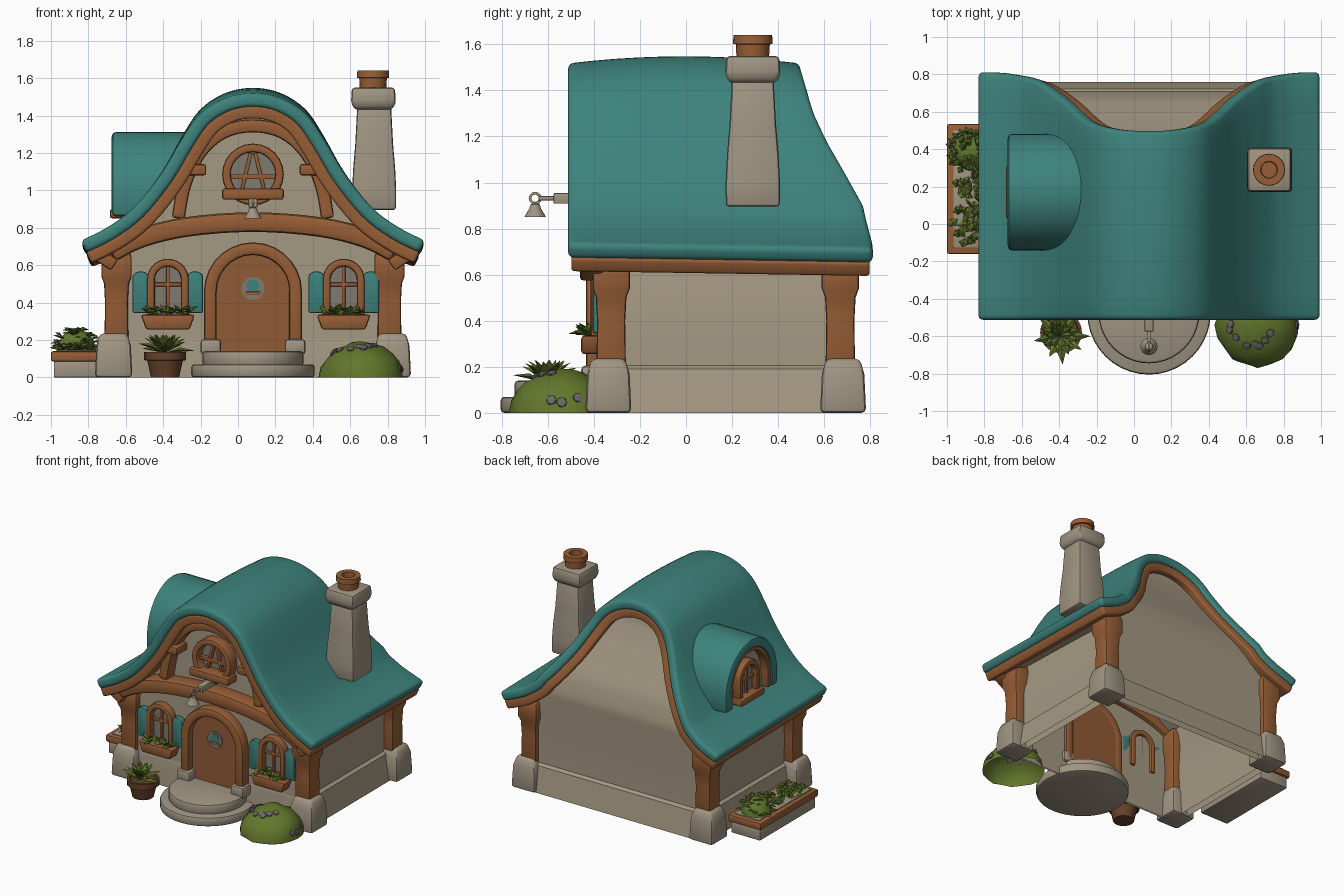
import bpy, bmesh, math, random
from mathutils import Matrix, Vector

if "Cube" in bpy.data.objects:
    bpy.data.objects.remove(bpy.data.objects["Cube"])
random.seed(4)
pi, CX = math.pi, 0.08            # CX = centre line of the house
T = Matrix.Translation

def mat(name, *rgb):
    m = bpy.data.materials.new(name)
    m.diffuse_color = (*rgb, 1)
    m.use_nodes = True
    m.node_tree.nodes["Principled BSDF"].inputs["Base Color"].default_value = m.diffuse_color
    return m

TEAL = mat("teal_roof", .047, .225, .203)
WOOD = mat("brown_wood", .310, .112, .037)
DOOR = mat("door_wood", .285, .106, .037)
WALL = mat("beige_plaster", .375, .315, .225)
STONE = mat("pale_stone", .350, .300, .225)
GREEN = mat("bush_green", .125, .185, .025)
LEAF = mat("leaf_green", .088, .140, .022)
GLASS = mat("window_grey", .215, .195, .163)
POT = mat("dark_clay", .130, .052, .024)
GREY = mat("flower_grey", .150, .140, .130)

def finish(name, bm, mats, bev=0, M=None, seg=2):
    bmesh.ops.recalc_face_normals(bm, faces=bm.faces)
    if bev:
        es = [e for e in bm.edges if len(e.link_faces) == 2 and e.calc_face_angle() > .6]
        bmesh.ops.bevel(bm, geom=es, offset=bev, segments=seg, profile=.5, affect='EDGES', clamp_overlap=True)
    if M:
        bm.transform(M)
    me = bpy.data.meshes.new(name)
    bm.to_mesh(me); bm.free()
    for m in (mats if isinstance(mats, list) else [mats]):
        me.materials.append(m)
    ob = bpy.data.objects.new(name, me)
    bpy.context.collection.objects.link(ob)
    return ob

def loft(bm, rings, cap=True):
    vs = [[bm.verts.new(p) for p in r] for r in rings]
    n = len(vs[0])
    for a, b in zip(vs, vs[1:]):
        for i in range(n):
            bm.faces.new((a[i], a[(i + 1) % n], b[(i + 1) % n], b[i]))
    if cap:
        bm.faces.new(vs[0]); bm.faces.new(vs[-1])
    return vs

def box(name, x, y, z, m, bev=.012, taper=1, M=None):
    bm = bmesh.new()
    cx, hx = (x[0] + x[1]) / 2, (x[1] - x[0]) / 2
    loft(bm, [[(cx + s * hx * k, yy, zz) for s, yy in ((-1, y[0]), (1, y[0]), (1, y[1]), (-1, y[1]))]
              for zz, k in ((z[0], taper), (z[1], 1))])
    return finish(name, bm, m, bev, M)

def stack(name, cx, cy, rings, m, n=4, bev=0, M=None):
    """Rings of (z, radius); n=4 gives a square with that half width."""
    bm = bmesh.new()
    k, o = (math.sqrt(2), pi / 4) if n == 4 else (1, 0)
    loft(bm, [[(cx + r * k * math.cos(o + 2 * pi * i / n), cy + r * k * math.sin(o + 2 * pi * i / n), z)
               for i in range(n)] for z, r in rings])
    return finish(name, bm, m, bev, M)

def sweep(name, pts, w, y0, y1, m, bev=.012, closed=False, M=None):
    """Bar of width w along a path in the xz plane, from y0 to y1."""
    bm, rings, n = bmesh.new(), [], len(pts)
    for i, (x, z) in enumerate(pts):
        a = pts[i - 1] if i or closed else pts[0]
        b = pts[(i + 1) % n] if i < n - 1 or closed else pts[-1]
        d = Vector((b[0] - a[0], b[1] - a[1])).normalized() * w / 2
        rings.append([(x - d.y, y0, z + d.x), (x + d.y, y0, z - d.x), (x + d.y, y1, z - d.x), (x - d.y, y1, z + d.x)])
    if closed:
        rings.append(rings[0])
    loft(bm, rings, not closed)
    bmesh.ops.remove_doubles(bm, verts=bm.verts, dist=1e-5)
    return finish(name, bm, m, bev, M)

def plate(name, pts, y0, y1, m, bev=0, M=None):
    bm = bmesh.new()
    loft(bm, [[(x, y, z) for x, z in pts] for y in (y0, y1)])
    return finish(name, bm, m, bev, M)

def arch(r, z0, zc, h=None, n=14):
    h = h or r
    return [(-r, z0)] + [(-r * math.cos(pi * i / n), zc + h * math.sin(pi * i / n)) for i in range(n + 1)] + [(r, z0)]

def circle(r, zc, n=24):
    return [(r * math.cos(2 * pi * i / n), zc + r * math.sin(2 * pi * i / n)) for i in range(n)]

def spline(pts, k=4):
    out, p = [], [pts[0]] + pts + [pts[-1]]
    for a, b, c, d in zip(p, p[1:], p[2:], p[3:]):
        for j in range(k):
            t = j / k
            out.append(tuple(.5 * (2 * q + (r - o) * t + (2 * o - 5 * q + 4 * r - s) * t * t
                       + (3 * q - o - 3 * r + s) * t ** 3) for o, q, r, s in zip(a, b, c, d)))
    return out + [pts[-1]]

def interp(tab, v):
    for (a, p), (b, q) in zip(tab, tab[1:]):
        if v <= b:
            return p + (q - p) * max(0, (v - a) / (b - a))
    return tab[-1][1]

# roof: bell profile (offset from centre, z); rear edge leans forward with height
half = [(.15, 1.49), (.285, 1.405), (.385, 1.265), (.49, 1.09), (.635, .91), (.78, .802), (.92, .732)]
prof = spline([(-x, z) for x, z in reversed(half)] + [(0, 1.517)] + half)
BACK = [(.64, .815), (.77, .81), (.90, .775), (1.035, .70), (1.19, .61), (1.32, .55), (1.45, .515), (1.52, .495)]
NARROW = [(.73, 1), (.80, .96), (1.2, .96), (1.52, 1)]      # slight pinch of the rear end

def inward(i):
    a, b = prof[max(i - 1, 0)], prof[min(i + 1, len(prof) - 1)]
    d = Vector((b[0] - a[0], b[1] - a[1])).normalized()
    return Vector((d.y, -d.x))

def roof(name, o0, o1, inset, mats, bev):
    bm, NV, g = bmesh.new(), 10, []
    for o in (o0, o1):
        lay = []
        for i, (x, z) in enumerate(prof):
            p = Vector((x, z)) + inward(i) * o
            y0, y1, col = -.512 + inset, interp(BACK, z) - inset, []
            for j in range(NV + 1):
                v = j / NV
                k = 1 - (1 - interp(NARROW, z)) * v * v
                col.append(bm.verts.new((CX + p.x * k, y0 + (y1 - y0) * v, p.y - .02 * v * (z < .9)
                           + .03 * (1 - (2 * v - 1) ** 2) * max(0, (z - .9) / .6))))
            lay.append(col)
        g.append(lay)
    A, B = g
    U = len(prof) - 1
    for i in range(U):
        for j in range(NV):
            bm.faces.new((A[i][j], A[i + 1][j], A[i + 1][j + 1], A[i][j + 1]))
            f = bm.faces.new((B[i][j], B[i + 1][j], B[i + 1][j + 1], B[i][j + 1]))
            f.material_index = int(len(mats) > 1 and 0 < j < NV - 1 and 1 < i < U - 2)
        for j in (0, NV):
            bm.faces.new((A[i][j], A[i + 1][j], B[i + 1][j], B[i][j]))
    for i in (0, U):
        for j in range(NV):
            bm.faces.new((A[i][j], A[i][j + 1], B[i][j + 1], B[i][j]))
    return finish(name, bm, mats, bev, None, 3)

roof("roof_cover", 0, .072, 0, [TEAL], .024)
roof("roof_trim", .067, .134, .014, [WOOD, WALL], .014)

# house walls: open-bottomed shell under the roof, rear wall leaning
inner = [(p[0] + inward(i).x * .11, p[1] + inward(i).y * .11, interp(NARROW, p[1])) for i, p in enumerate(prof)]
left = [(-.72, 0, 1), (-.72, .25, 1), (-.72, .5, 1)] + [p for p in inner if -.7 < p[0] < -.01]
bm = bmesh.new()
rows = []
for x, z, k in left:
    yb = interp(BACK, z) - .10 if z > .6 else .70
    rows.append([bm.verts.new((CX + s * x, y, z)) for s, y in ((1, -.36), (-1, -.36), (-k, yb), (k, yb))])
for a, b in zip(rows, rows[1:]):
    for i in range(4):
        bm.faces.new((a[i], a[(i + 1) % 4], b[(i + 1) % 4], b[i]))
bm.faces.new(rows[-1])
finish("house_walls", bm, WALL)
bm = bmesh.new()
loft(bm, [[(CX + sx * (.72 + o), -.36 - o * .2 if sy < 0 else .70 + o, z) for sx, sy in ((-1, -1), (1, -1), (1, 1), (-1, 1))]
          for z, o in ((0, .058), (.19, .022), (.205, 0))], cap=False)
finish("wall_plinth", bm, WALL)

# corner posts, their stone feet and eave brackets
for sx, side in ((-1, "left"), (1, "right")):
    for y, end in ((-.325, "front"), (.67, "rear")):
        x = CX + sx * .73
        stack(f"{end}_{side}_post", x, y, [(.2, .064), (.4, .061), (.5, .066), (.54, .081), (.64, .081), (.7, .06)], WOOD, bev=.012)
        stack(f"{end}_{side}_post_foot", x + sx * .015, y + (-.012 if y < 0 else .012), [(0, .1), (.17, .092), (.235, .073)], STONE, bev=.02)
    sweep(f"{side}_eave_bracket", [(sx * a, b) for a, b in ((.74, .60), (.80, .64), (.84, .66))], .07, -.46, -.36, WOOD, M=T((CX, 0, 0)))

# timber on the front gable
H = T((CX, 0, 0))
beam = spline([(-.76, .665), (-.6, .745), (-.35, .805), (0, .83), (.35, .805), (.6, .745), (.76, .665)])
sweep("curved_beam", beam, .105, -.475, -.33, WOOD, .025, M=H)
leg = [(.40, .85), (.365, 1.03), (.285, 1.2), (.16, 1.31)]
sweep("gable_arch", spline([(-x, z) for x, z in leg] + [(0, 1.345)] + leg[::-1]), .07, -.45, -.34, WOOD, .016, M=H)
for s, side in ((-1, "left"), (1, "right")):
    box(f"{side}_gable_peg", sorted((s * .25, s * .37)), (-.49, -.36), (1.08, 1.14), WOOD, M=H)

# door, frame, frame feet, round plaque
D = T((CX, 0, 0))
plate("door", arch(.2, .13, .455), -.385, -.34, DOOR, M=D)
sweep("door_frame", arch(.228, .14, .46), .068, -.435, -.34, WOOD, .018, M=D)
for s, side in ((-1, "left"), (1, "right")):
    box(f"{side}_door_foot", (s * .225 - .055, s * .225 + .055), (-.455, -.34), (.12, .205), STONE, .018, M=D)
plate("door_plaque", circle(.062, .475), -.393, -.384, GLASS, M=D)
plate("door_plaque_centre", circle(.034, .49), -.396, -.39, TEAL, M=D)
box("door_plaque_bar", (-.04, .04), (-.399, -.391), (.44, .458), WOOD, .002, M=D)

# front steps
for name, r, z0, z1 in (("lower_step", .33, 0, .07), ("upper_step", .27, .06, .14)):
    stack(name, CX, -.475, [(z0, r), (z1, r)], STONE, 40, .016)

def leaves(name, M, spots, m=LEAF):
    """Pointed folded leaves; each spot is base, direction, length, width."""
    bm = bmesh.new()
    for p, d, L, w in spots:
        p, d = Vector(p), Vector(d).normalized()
        s = d.cross(Vector((0, 0, 1)))
        s = (s.normalized() if s.length > .01 else Vector((1, 0, 0))) * w
        up = s.cross(d).normalized() * w * .5
        b, l, r, c, t = [bm.verts.new(q) for q in (p, p + d * L * .5 + s, p + d * L * .5 - s,
                         p + d * L * .55 + up, p + d * L - Vector((0, 0, L * .12)))]
        for f in ((b, l, c), (l, t, c), (t, r, c), (r, b, c), (b, r, t), (b, t, l)):
            bm.faces.new(f)
    return finish(name, bm, m, 0, M)

def rnd(a, b):
    return random.uniform(a, b)

def scatter(n, x, y, z, L):
    return [((rnd(-x, x), rnd(-y, y), z), (rnd(-1, 1), rnd(-1, .6), rnd(.1, .9)), rnd(.6, 1) * L, L * .3) for _ in range(n)]

def window(label, M, r, z0, zc):
    sweep(label + "_frame", arch(r, z0, zc), .042, -.055, .02, WOOD, .013, M=M)
    plate(label + "_glass", arch(r, z0, zc), -.012, -.005, GLASS, M=M)
    box(label + "_upright_bar", (-.009, .009), (-.03, 0), (z0, zc + r), WOOD, .004, M=M)
    box(label + "_cross_bar", (-r, r), (-.03, 0), (zc - .035, zc - .015), WOOD, .004, M=M)

# lower windows with shutters and flower boxes
for x, side in ((-.375, "left"), (.565, "right")):
    M, label = T((x, -.36, 0)), side + "_window"
    window(label, M, .091, .32, .522)
    box(label + "_box", (-.145, .145), (-.095, 0), (.255, .335), WOOD, .014, .8, M)
    for s in (-1, 1):
        plate(f"{label}_shutter_{'left' if s < 0 else 'right'}", arch(.044, .345, .535, .032, 8), -.045, 0, TEAL, .01, M @ T((s * .145, 0, 0)))
    leaves(label + "_leaves", M @ T((0, -.045, 0)), scatter(12, .11, .025, .335, .08))
    leaves(label + "_pale_leaves", M @ T((0, -.055, 0)), scatter(26, .11, .025, .34, .08), GREEN)

# round gable window
G = T((CX, -.36, 0))
sweep("round_window_frame", circle(.142, 1.085), .046, -.08, .02, WOOD, .014, True, G)
plate("round_window_glass", circle(.14, 1.085), -.012, -.005, GLASS, M=G)
box("round_window_cross_bar", (-.14, .14), (-.04, 0), (1.06, 1.085), WOOD, .004, M=G)
for s in (-1, 1):
    sweep(f"round_window_slant_bar_{s + 1}", [(s * .012, 1.2), (s * .06, 1.0)], .02, -.04, 0, WOOD, .003, M=G)
box("round_window_sill", (-.165, .165), (-.11, 0), (.95, 1.01), WOOD, .014, M=G)

# dormer on the left slope
R = T((-.675, .17, 0)) @ Matrix.Rotation(-pi / 2, 4, 'Z')
sweep("dormer_hood", arch(.275, .86, .97, .305, 20), .075, 0, .6, TEAL, .024, M=R)
sweep("dormer_lip", arch(.227, .86, .97, .257, 20), .03, .014, .3, WOOD, .008, M=R)
plate("dormer_wall", arch(.235, .78, .97, .265), .075, .45, WALL, M=R)
window("dormer_window", R @ T((0, .07, 0)), .1, .89, 1.03)
box("dormer_sill", (-.14, .14), (-.01, .08), (.85, .9), WOOD, M=R)

# chimney with clay pot
cx, cy = .728, .29
stack("chimney_shaft", cx, cy, [(.895, .117), (1.0, .118), (1.12, .112), (1.25, .101), (1.46, .09)], STONE, bev=.015)
stack("chimney_cap", cx - .004, cy, [(1.43, .098), (1.465, .12), (1.55, .115)], STONE, bev=.018)
stack("chimney_pot", cx - .006, cy, [(1.53, .07), (1.6, .074), (1.602, .086), (1.64, .084), (1.64, .045), (1.56, .042)], WOOD, 20)

# hanging bell
box("bell_arm", (CX - .024, CX + .024), (-.575, -.36), (.908, .955), STONE, .006)
box("bell_rod", (CX - .009, CX + .009), (-.64, -.57), (.923, .941), STONE, .003)
sweep("bell_ring", circle(.022, .932, 12), .012, -.006, .006, STONE, .002, True, T((CX, -.655, 0)) @ Matrix.Rotation(pi / 2, 4, 'Z'))
stack("bell", CX, -.655, [(.85, .046), (.86, .042), (.885, .026), (.905, .02), (.912, .006)], STONE, 16)

# potted spiky plant
stack("plant_pot", -.39, -.58, [(0, .075), (.09, .095), (.092, .112), (.135, .112), (.135, .095), (.12, .09)], POT, 20)
spots = [((0, 0, .13), (math.cos(a * 2.4), math.sin(a * 2.4), .2 + a * .075), .165 - a * .0015, .026) for a in range(24)]
leaves("plant_leaves", T((-.395, -.6, 0)), spots[::2])
leaves("plant_pale_leaves", T((-.395, -.6, 0)), spots[1::2], GREEN)

def dome(name, c, r, h, m):
    bm = bmesh.new()
    bmesh.ops.create_icosphere(bm, subdivisions=3, radius=1)
    bmesh.ops.delete(bm, geom=[v for v in bm.verts if v.co.z < -.15], context='VERTS')
    for v in bm.verts:
        k = rnd(.96, 1.04)
        v.co = Vector((c[0] + v.co.x * r * k, c[1] + v.co.y * r * k, c[2] + max(0, v.co.z) * h * k))
    return finish(name, bm, m)

# round bush with grey blossoms
bc = (.66, -.54, 0)
dome("round_bush", bc, .222, .188, GREEN)
bm = bmesh.new()
for i in range(18):
    a, e = i * 2.4, .25 + 1.0 * ((i * 7) % 18) / 18
    n = Vector((math.cos(a) * math.cos(e), math.sin(a) * math.cos(e), math.sin(e)))
    p = Vector((bc[0] + n.x * .22, bc[1] + n.y * .22, n.z * .186))
    bmesh.ops.create_icosphere(bm, subdivisions=1, radius=.025,
        matrix=T(p) @ n.to_track_quat('Z', 'Y').to_matrix().to_4x4() @ Matrix.Diagonal((1, 1, .45, 1)))
finish("bush_blossoms", bm, GREY)

# raised planter on the left side
box("planter_base", (-.985, -.74), (-.145, .52), (0, .09), STONE, .008)
box("planter_trough", (-1, -.725), (-.16, .535), (.085, .14), WOOD, .012)
box("planter_soil", (-.965, -.76), (-.125, .50), (.13, .146), STONE, .002)
dome("planter_bush", (-.865, .39, .14), .105, .115, GREEN)
P = T((-.865, .39, 0))
leaves("planter_bush_leaves", P, [((math.cos(a) * .1 * math.cos(e), math.sin(a) * .1 * math.cos(e), .14 + .11 * math.sin(e)),
       (math.cos(a), math.sin(a), rnd(0, .8)), .05, .02) for a, e in [(i * 2.4, rnd(.1, 1.4)) for i in range(50)]])
for k, m in enumerate((LEAF, GREEN)):
    leaves(f"planter_leaves_{k + 1}", T((-.865, .085, 0)), scatter(34, .08, .18, .145, .08), m)

# smooth shading with sharp edges kept
bpy.ops.object.select_all(action='SELECT')
bpy.context.view_layer.objects.active = bpy.data.objects["roof_cover"]
bpy.ops.object.shade_smooth_by_angle(angle=math.radians(40))
